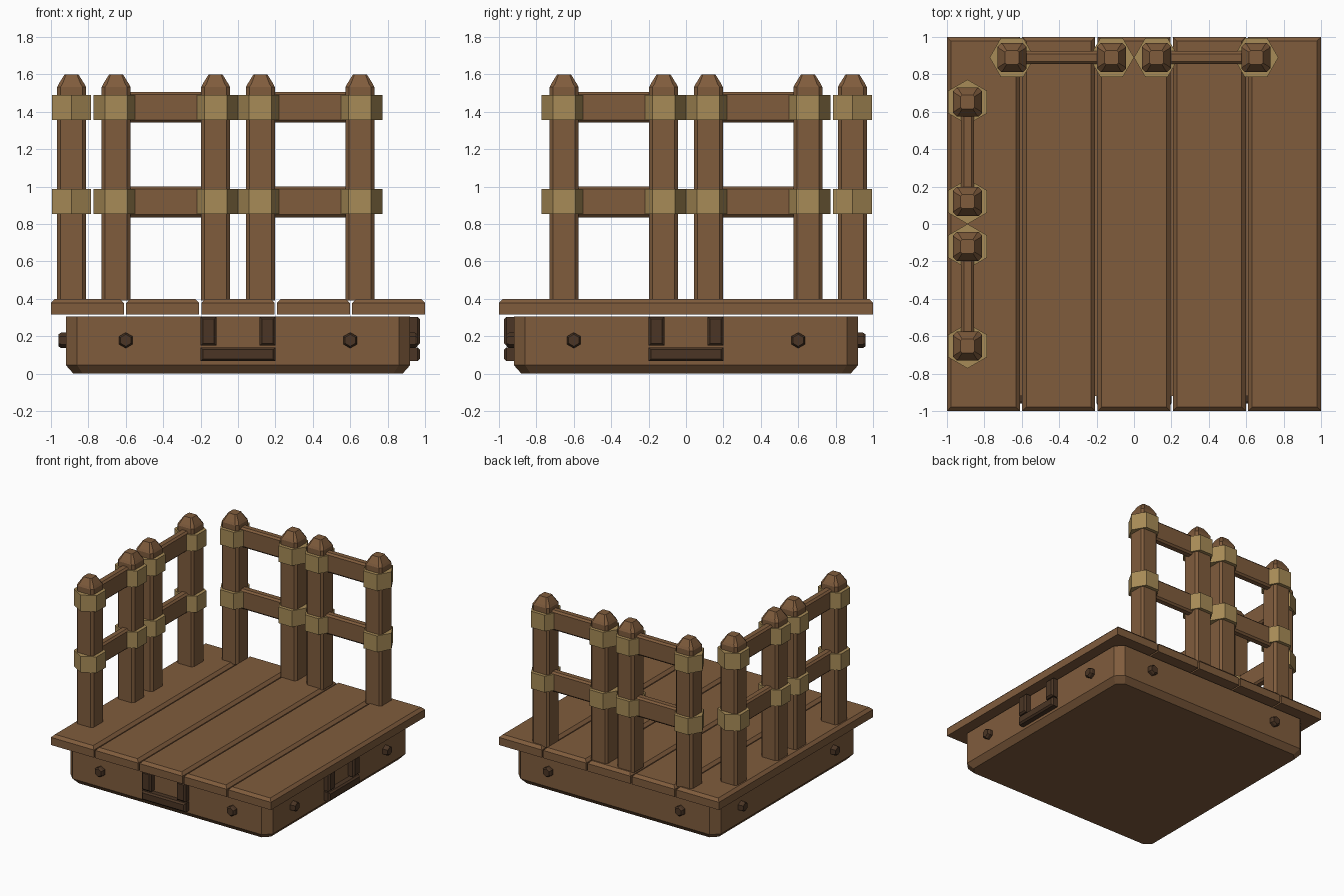
import bpy, bmesh
from math import cos, sin, pi, radians
from mathutils import Matrix, Vector

cube = bpy.data.objects.get("Cube")
if cube:
    bpy.data.objects.remove(cube, do_unlink=True)


def material(name, rgb):
    mat = bpy.data.materials.new(name)
    mat.use_nodes = True
    mat.diffuse_color = (*rgb, 1)
    mat.node_tree.nodes["Principled BSDF"].inputs["Base Color"].default_value = (*rgb, 1)
    return mat


wood = material("brown wood", (0.215, 0.107, 0.046))
dark = material("dark wood", (0.07, 0.036, 0.018))
rope = material("olive binding", (0.39, 0.26, 0.095))


def rect(hx, hy, z, c=0.0):
    """Rectangle outline at height z, corners cut by c."""
    if c == 0:
        return [(-hx, -hy, z), (hx, -hy, z), (hx, hy, z), (-hx, hy, z)]
    return [(-hx + c, -hy, z), (hx - c, -hy, z), (hx, -hy + c, z), (hx, hy - c, z),
            (hx - c, hy, z), (-hx + c, hy, z), (-hx, hy - c, z), (-hx, -hy + c, z)]


def hexagon(r, z, turn=0.0):
    return [(r * cos(turn + i * pi / 3), r * sin(turn + i * pi / 3), z) for i in range(6)]


def loft(name, rings, mat, matrix=Matrix()):
    """Closed solid through a stack of outlines."""
    bm = bmesh.new()
    loops = [[bm.verts.new(matrix @ Vector(p)) for p in ring] for ring in rings]
    n = len(loops[0])
    for low, high in zip(loops, loops[1:]):
        for i in range(n):
            j = (i + 1) % n
            bm.faces.new((low[i], low[j], high[j], high[i]))
    bm.faces.new(loops[0][::-1])
    bm.faces.new(loops[-1])
    bmesh.ops.recalc_face_normals(bm, faces=bm.faces)
    mesh = bpy.data.meshes.new(name)
    bm.to_mesh(mesh)
    bm.free()
    mesh.materials.append(mat)
    obj = bpy.data.objects.new(name, mesh)
    bpy.context.collection.objects.link(obj)
    return obj


def turn_z(quarter):
    return Matrix.Rotation(quarter * pi / 2, 4, "Z")


# Platform base with chamfered corners and underside
loft("base", [rect(0.88, 0.88, 0, 0.05), rect(0.92, 0.92, 0.045, 0.06),
              rect(0.92, 0.92, 0.305, 0.06)], wood)

# Deck planks, bevelled along the top
for i in range(5):
    loft(f"plank_{i + 1}", [rect(0.195, 1, 0.315), rect(0.195, 1, 0.378),
                            rect(0.173, 0.978, 0.4)], wood,
         Matrix.Translation(((i - 2) * 0.4025, 0, 0)))

# Bolts on all four sides: local z points out of the wall
outward = Matrix.Rotation(radians(90), 4, "X")
for side in range(4):
    for x in (-0.6, 0.6):
        place = turn_z(side) @ Matrix.Translation((x, -0.9, 0.178)) @ outward
        loft("bolt", [hexagon(0.042, 0, pi / 6), hexagon(0.042, 0.045, pi / 6),
                      hexagon(0.032, 0.06, pi / 6)], dark, place)

# Raised U-shaped brackets on two adjoining sides
for side in (0, 1):
    for name, x, z, hx, hz in (("bracket_upright", -0.158, 0.227, 0.042, 0.077),
                               ("bracket_upright", 0.158, 0.227, 0.042, 0.077),
                               ("bracket_bar", 0, 0.104, 0.2, 0.037)):
        place = turn_z(side) @ Matrix.Translation((x, -0.9, z)) @ outward
        loft(name, [rect(hx, hz, 0), rect(hx, hz, 0.06),
                    rect(hx - 0.012, hz - 0.012, 0.073)], dark, place)

# Two fence rows: back and right, each with two pairs of posts
along_x = Matrix.Rotation(radians(90), 4, "Y")
for side, row in ((0, "back"), (1, "right")):
    for x in (-0.652, -0.12, 0.12, 0.652):
        place = turn_z(side) @ Matrix.Translation((x, 0.89, 0))
        loft(f"{row}_post", [rect(0.077, 0.077, 0.39, 0.018), rect(0.077, 0.077, 1.532, 0.018),
                             rect(0.068, 0.068, 1.55, 0.02), rect(0.037, 0.037, 1.6, 0.008)],
             wood, place)
        for z in (0.853, 1.356):
            loft(f"{row}_binding", [hexagon(0.12, z), hexagon(0.12, z + 0.133)], rope, place)
    for x in (-0.386, 0.386):
        for z in (0.918, 1.425):
            place = turn_z(side) @ Matrix.Translation((x, 0.89, z)) @ along_x
            loft(f"{row}_rail", [rect(0.082, 0.034, -0.266, 0.014),
                                 rect(0.082, 0.034, 0.266, 0.014)], wood, place)
